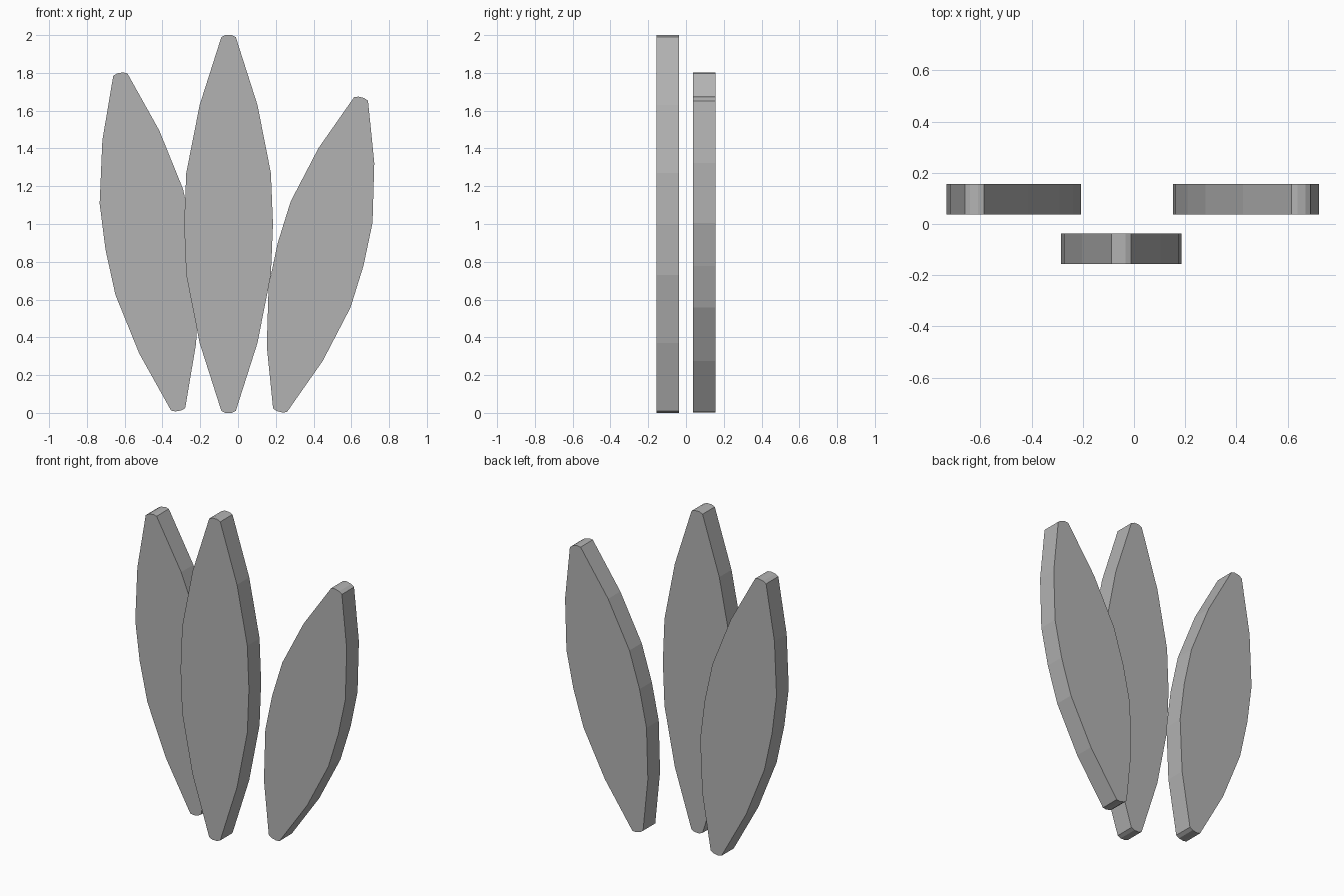
import bpy
import bmesh
from math import radians
from mathutils import Matrix, Vector

cube = bpy.data.objects.get("Cube")
if cube:
    bpy.data.objects.remove(cube, do_unlink=True)

grey = bpy.data.materials.new("plain grey")
grey.use_nodes = True
grey.diffuse_color = (0.45, 0.45, 0.45, 1)
grey.node_tree.nodes["Principled BSDF"].inputs["Base Color"].default_value = (0.45, 0.45, 0.45, 1)

THICKNESS = 0.12
# Quarter outline of a leaf: half width, fraction of half length
QUARTER = [(0.235, 0), (0.224, 0.27), (0.153, 0.63), (0.038, 0.99), (0.016, 1)]


def leaf_outline(half_length):
    """Mirror the quarter outline into a closed leaf."""
    right = [(x, -t) for x, t in reversed(QUARTER[1:])] + QUARTER
    left = [(-x, t) for x, t in reversed(right)]
    return [(x, t * half_length) for x, t in right + left]


def make_leaf(name, centre, half_length, tilt):
    """Flat leaf slab, leaning towards +x by tilt degrees."""
    bm = bmesh.new()
    verts = [bm.verts.new((x, -THICKNESS / 2, z)) for x, z in leaf_outline(half_length)]
    face = bm.faces.new(verts)
    result = bmesh.ops.extrude_face_region(bm, geom=[face])
    moved = [g for g in result["geom"] if isinstance(g, bmesh.types.BMVert)]
    bmesh.ops.translate(bm, verts=moved, vec=(0, THICKNESS, 0))
    bmesh.ops.recalc_face_normals(bm, faces=bm.faces)
    bm.transform(Matrix.Rotation(radians(tilt), 4, "Y"))
    mesh = bpy.data.meshes.new(name)
    bm.to_mesh(mesh)
    bm.free()
    mesh.materials.append(grey)
    leaf = bpy.data.objects.new(name, mesh)
    leaf.location = Vector(centre)
    bpy.context.collection.objects.link(leaf)


# Tall upright leaf in front, two leaning leaves behind
make_leaf("middle_leaf", (-0.05, -0.097, 1.0), 1.0, 0)
make_leaf("right_leaf", (-0.47, 0.097, 0.905), 0.908, -9.8)
make_leaf("left_leaf", (0.437, 0.097, 0.838), 0.86, 14.6)
